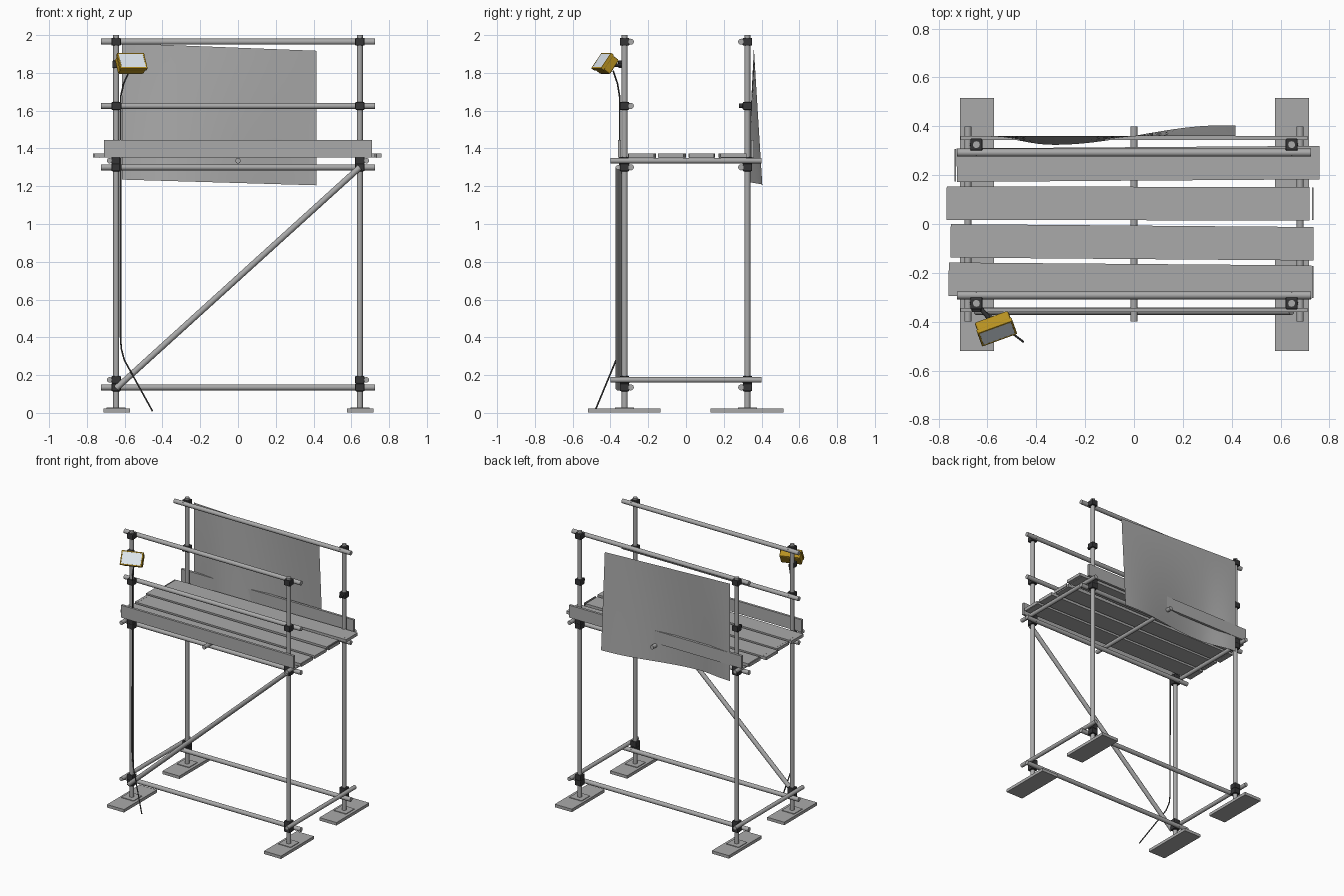
import bpy, bmesh, math
from mathutils import Vector, Matrix, Euler

if "Cube" in bpy.data.objects:
    bpy.data.objects.remove(bpy.data.objects["Cube"])

SX, SY, R = 0.645, 0.325, 0.016


def material(name, rgb):
    m = bpy.data.materials.new(name)
    m.diffuse_color = (*rgb, 1)
    m.use_nodes = True
    m.node_tree.nodes["Principled BSDF"].inputs["Base Color"].default_value = m.diffuse_color
    return m


STEEL = material("mid_grey", (0.4, 0.4, 0.4))
DARK = material("dark_steel", (0.035, 0.035, 0.037))
CABLE = material("cable_rubber", (0.07, 0.07, 0.07))
YELLOW = material("lamp_yellow", (0.47, 0.28, 0.015))
GLASS = material("lamp_glass", (0.75, 0.82, 0.88))


def finish(name, bm, mat=None, smooth=False):
    me = bpy.data.meshes.new(name)
    bm.to_mesh(me)
    bm.free()
    ob = bpy.data.objects.new(name, me)
    bpy.context.collection.objects.link(ob)
    me.materials.append(mat or STEEL)
    if smooth:
        bpy.context.view_layer.objects.active = ob
        bpy.ops.object.select_all(action='DESELECT')
        ob.select_set(True)
        bpy.ops.object.shade_smooth_by_angle(angle=math.radians(40))
    return ob


def box(name, size, mat4, mat=None, bevel=0.0):
    bm = bmesh.new()
    bmesh.ops.create_cube(bm, size=1, matrix=Matrix.Diagonal((*size, 1)))
    if bevel:
        bmesh.ops.bevel(bm, geom=bm.edges[:], offset=bevel, segments=2,
                        profile=0.5, affect='EDGES')
    bm.transform(mat4)
    return finish(name, bm, mat)


def at(x, y, z, yaw=0.0):
    return Matrix.Translation((x, y, z)) @ Matrix.Rotation(yaw, 4, 'Z')


def tube(name, a, b, r=R, mat=None):
    a, b = Vector(a), Vector(b)
    d = b - a
    bm = bmesh.new()
    bmesh.ops.create_cone(bm, cap_ends=True, segments=16, radius1=r, radius2=r, depth=d.length)
    bm.transform(Matrix.Translation((a + b) / 2) @ d.to_track_quat('Z', 'Y').to_matrix().to_4x4())
    return finish(name, bm, mat, True)


# standards with feet, sole boards and couplers
for sx, xn in ((-1, "left"), (1, "right")):
    for sy, yn in ((-1, "front"), (1, "back")):
        tag = f"{yn}_{xn}"
        x, y = sx * SX, sy * SY
        tube(f"standard_{tag}", (x, y, 0.025), (x, y, 2.0))
        box(f"sole_board_{tag}", (0.14, 0.385, 0.022), at(x + 0.002, y - 0.002, 0.013))
        box(f"base_plate_{tag}", (0.1, 0.1, 0.007), at(x, y, 0.025))
        for z in (0.135, 0.175, 1.3, 1.335, 1.625, 1.965):
            cross = z in (0.175, 1.335)
            box(f"coupler_{tag}", (0.05, 0.05, 0.042), at(x, y, z), DARK, 0.006)
            end = (x + sx * 0.035, y, z) if cross else (x, y - sy * 0.045, z)
            tube(f"coupler_bolt_{tag}", (x, y, z), end, 0.012, DARK)

# ledgers and guard rails along x (no middle rail at the back)
for sy, yn in ((-1, "front"), (1, "back")):
    for z, kind in ((0.135, "base_ledger"), (1.3, "deck_ledger"),
                    (1.625, "mid_rail"), (1.965, "top_rail")):
        if kind == "mid_rail" and sy > 0:
            continue
        y = sy * 0.292
        tube(f"{kind}_{yn}", (-0.725, y, z), (0.725, y, z))
    box(f"toe_board_{yn}", (1.42, 0.018, 0.092), at(0, sy * 0.352, 1.399))

# transoms along y
for x, z in ((-0.68, 0.175), (0.68, 0.175), (-0.68, 1.335), (0, 1.335), (0.68, 1.335)):
    tube("transom", (x, -0.4, z), (x, 0.4, z), 0.0145)

# diagonal brace
tube("diagonal_brace", (-SX, -0.357, 0.13), (SX, -0.357, 1.3))

# deck planks with end straps
for i, (x, y, yaw) in enumerate(((0.017, 0.246, 0.007), (-0.024, 0.084, -0.002),
                                 (-0.008, -0.075, -0.008), (-0.016, -0.232, -0.008))):
    box(f"plank_{i + 1}", (1.485, 0.137, 0.022), at(x, y, 1.362, yaw))
    for s in (-1, 1):
        box(f"plank_strap_{i + 1}", (0.005, 0.132, 0.023), at(s * 0.732, y + s * 0.732 * yaw, 1.362))

# hanging sheet, billowing more towards the bottom
bm = bmesh.new()
NX, NZ = 28, 14
grid = []
for i in range(NX + 1):
    u = i / NX
    x = -0.615 + 1.03 * u
    if x < -0.33:
        f = -0.018 - 0.018 * math.cos((x + 0.33) / 0.285 * math.pi)
    else:
        f = 0.004 - 0.04 * math.cos((x + 0.33) / 0.7 * math.pi)
    top, low = 1.957 - 0.04 * u, 1.235 - 0.03 * u
    grid.append([bm.verts.new((x, 0.36 + f * j / NZ, top + (low - top) * j / NZ))
                 for j in range(NZ + 1)])
for i in range(NX):
    for j in range(NZ):
        bm.faces.new((grid[i][j], grid[i][j + 1], grid[i + 1][j + 1], grid[i + 1][j]))
finish("hanging_sheet", bm, None, True)

# work lamp: housing, rim, glass, bracket
T = Matrix.Translation
L = T((-0.568, -0.425, 1.847)) @ \
    Euler((math.radians(-35), 0, math.radians(20))).to_matrix().to_4x4()
box("lamp_housing", (0.146, 0.055, 0.092), L @ T((0, 0.003, 0)), YELLOW, 0.008)
for s in (-1, 1):
    box("lamp_rim_side", (0.009, 0.02, 0.1), L @ T((s * 0.072, -0.022, 0)), YELLOW, 0.003)
    box("lamp_rim_edge", (0.152, 0.02, 0.009), L @ T((0, -0.022, s * 0.046)), YELLOW, 0.003)
box("lamp_glass", (0.136, 0.008, 0.084), L @ T((0, -0.027, 0)), GLASS)
tube("lamp_bracket", L @ Vector((0, 0.02, 0)), (-SX, -SY, 1.845), 0.009, DARK)
box("lamp_clamp", (0.04, 0.04, 0.04), at(-SX, -SY - 0.014, 1.845), DARK, 0.006)

# power cable
cu = bpy.data.curves.new("power_cable", 'CURVE')
cu.dimensions = '3D'
cu.bevel_depth = 0.0042
cu.bevel_resolution = 2
cu.resolution_u = 4
cu.use_fill_caps = True
pts = ((-0.575, -0.385, 1.81), (-0.605, -0.363, 1.745), (-0.62, -0.352, 1.68), (-0.622, -0.35, 1.6),
       (-0.622, -0.352, 0.4), (-0.618, -0.356, 0.34), (-0.602, -0.37, 0.28), (-0.453, -0.482, 0.01))
sp = cu.splines.new('BEZIER')
sp.bezier_points.add(len(pts) - 1)
for bp, p in zip(sp.bezier_points, pts):
    bp.co = p
    bp.handle_left_type = bp.handle_right_type = 'VECTOR'
cable = bpy.data.objects.new("power_cable", cu)
cu.materials.append(CABLE)
bpy.context.collection.objects.link(cable)
